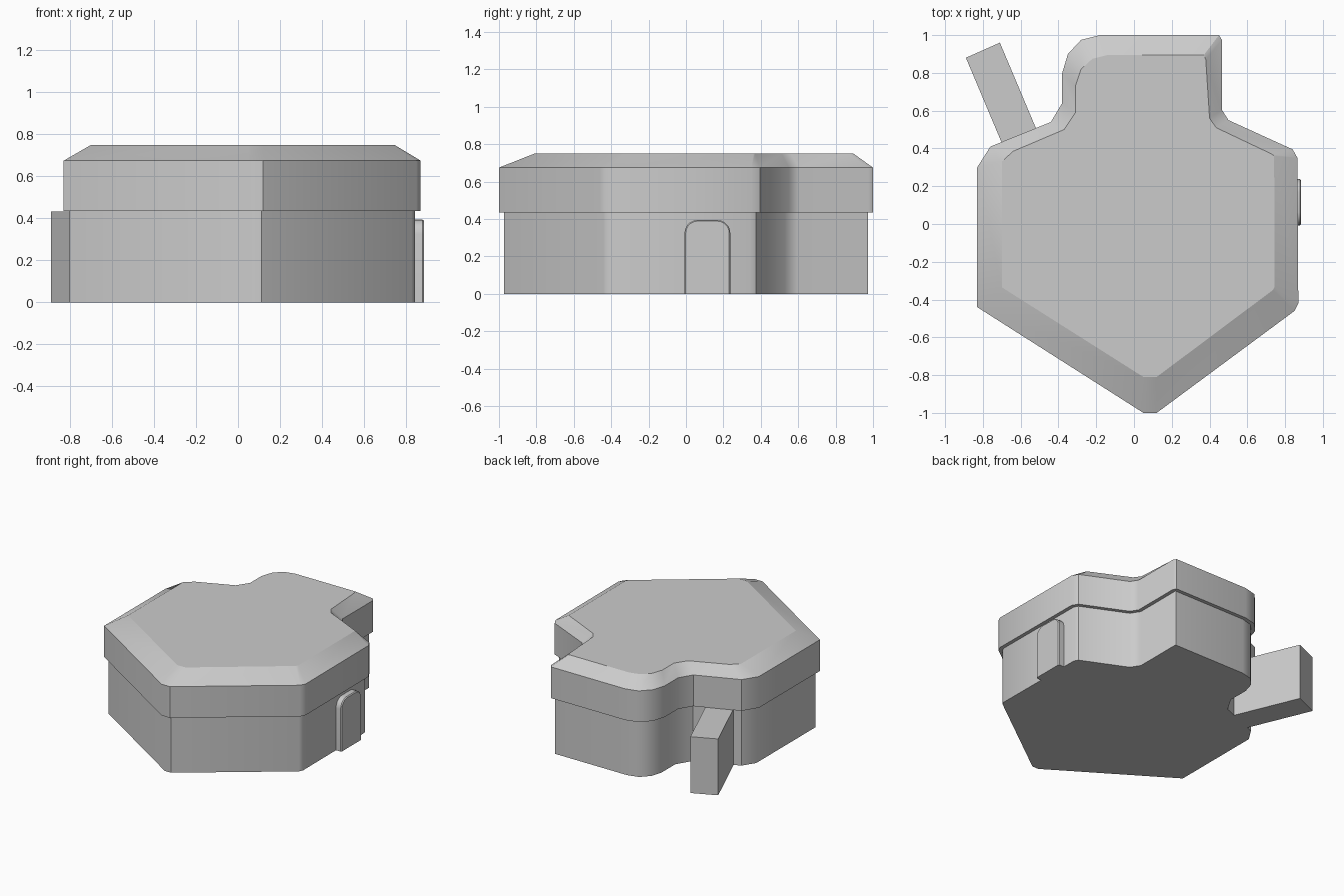
import bpy, bmesh, math
from mathutils import Vector

if "Cube" in bpy.data.objects:
    bpy.data.objects.remove(bpy.data.objects["Cube"])

# Roof eave outline and matching inner outline of the flat top (counterclockwise)
EAVE = [(.05, -1), (.12, -1), (.85, -.46), (.87, -.42), (.865, .35), (.84, .395),
        (.50, .55), (.465, .605), (.465, .975), (.45, 1), (-.18, 1), (-.28, .975),
        (-.35, .90), (-.38, .80), (-.38, .64), (-.44, .54), (-.76, .41),
        (-.83, .30), (-.83, -.44)]
TOP = [(.05, -.81), (.12, -.81), (.735, -.35), (.745, -.33), (.742, .36), (.73, .37),
       (.435, .51), (.40, .56), (.38, .87), (.37, .895), (-.14, .895), (-.22, .875),
       (-.28, .82), (-.31, .73), (-.31, .59), (-.37, .50), (-.64, .385),
       (-.70, .33), (-.70, -.335)]


def inset(pts, d):
    """Move every side of a counterclockwise outline inward by d."""
    out = []
    for i, p in enumerate(pts):
        p = Vector(p)
        a = (p - Vector(pts[i - 1])).normalized()
        b = (Vector(pts[(i + 1) % len(pts)]) - p).normalized()
        na, nb = Vector((-a.y, a.x)), Vector((-b.y, b.x))
        out.append(p + (na + nb) * d / (1 + na.dot(nb)))
    return out


def loft(name, rings, axis="z"):
    """Closed solid through stacked outlines: [(outline, level), ...]."""
    bm = bmesh.new()
    rows = []
    for pts, level in rings:
        rows.append([bm.verts.new((u, v, level) if axis == "z" else (level, u, v))
                     for u, v in pts])
    n = len(rows[0])
    for lo, hi in zip(rows, rows[1:]):
        for i in range(n):
            j = (i + 1) % n
            bm.faces.new((lo[i], lo[j], hi[j], hi[i]))
    bm.faces.new(rows[0][::-1])
    bm.faces.new(rows[-1])
    bmesh.ops.recalc_face_normals(bm, faces=bm.faces)
    # Smooth only the gentle corners between neighbouring wall faces
    k = 2 if axis == "z" else 0
    for f in bm.faces:
        f.smooth = True
    for e in bm.edges:
        level_edge = abs(e.verts[0].co[k] - e.verts[1].co[k]) < 1e-5
        e.smooth = not level_edge and e.calc_face_angle(3) < math.radians(34)
    mesh = bpy.data.meshes.new(name)
    bm.to_mesh(mesh)
    bm.free()
    obj = bpy.data.objects.new(name, mesh)
    bpy.context.collection.objects.link(obj)
    return obj


# Walls, set back under the eave
walls = inset(EAVE, .028)
loft("walls", [(walls, 0), (walls, .435)])

# Roof with vertical fascia and sloped rim
loft("roof", [(EAVE, .435), (EAVE, .675), (TOP, .75)])

# Low garden wall running out from the back left
bar = [(-.89, .88), (-.675, .37), (-.495, .45), (-.71, .96)]
loft("garden_wall", [(bar, 0), (bar, .433)])

# Door with rounded upper corners and a softened outer edge
def door_outline(y0, y1, h, r, steps=5):
    pts = [(y0, 0), (y1, 0)]
    for cy, start in ((y1 - r, 0), (y0 + r, 90)):
        for i in range(steps + 1):
            a = math.radians(start + 90 * i / steps)
            pts.append((cy + r * math.cos(a), h - r + r * math.sin(a)))
    return pts


full = door_outline(-.008, .237, .395, .07)
face = door_outline(-.002, .231, .389, .064)
loft("door", [(full, .80), (full, .878), (face, .885)], axis="x")
